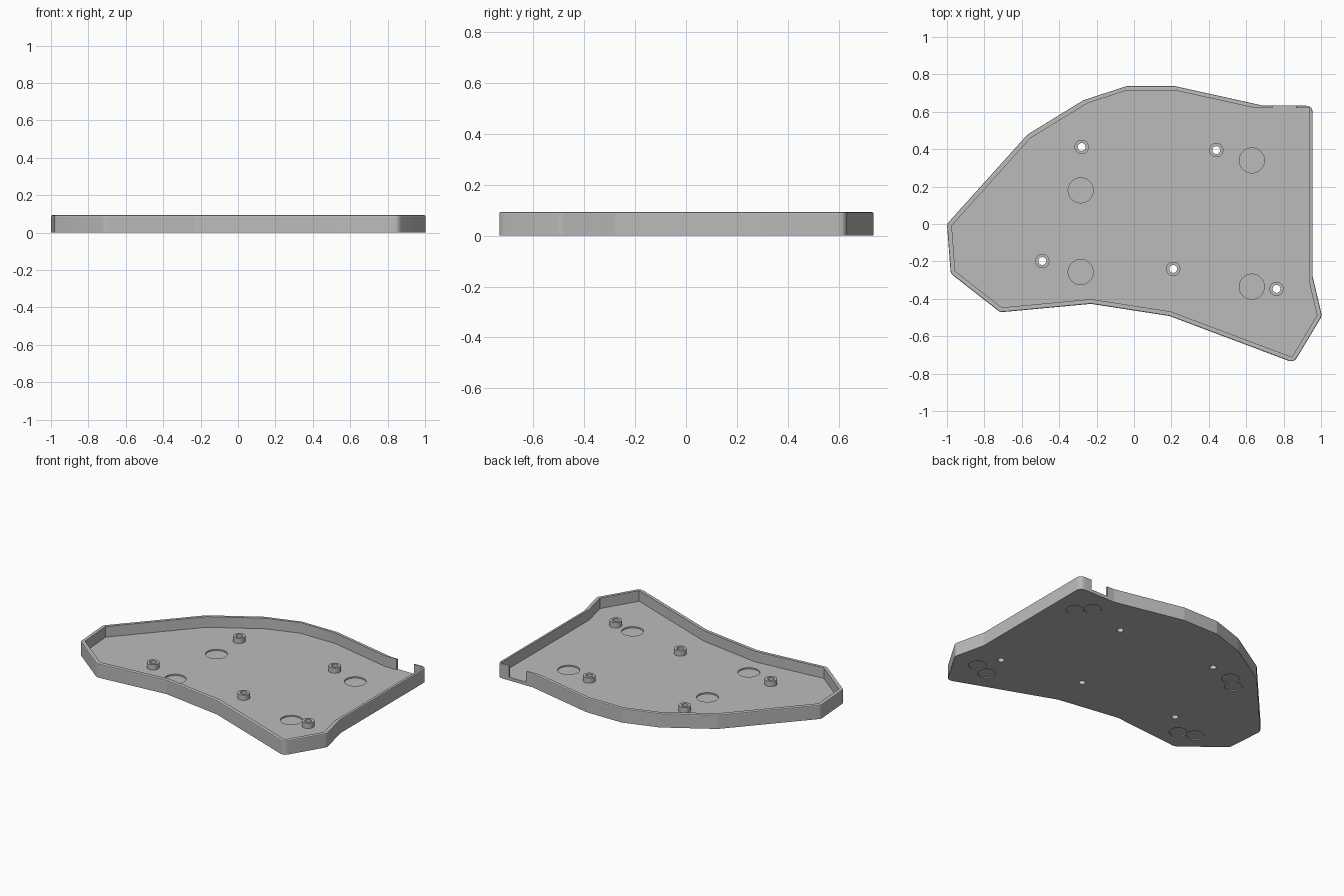
import bpy, bmesh, math
from mathutils import Vector

cube = bpy.data.objects.get("Cube")
if cube:
    bpy.data.objects.remove(cube, do_unlink=True)

HEIGHT, FLOOR = 0.093, 0.022

grey = bpy.data.materials.new("plain_grey")
grey.use_nodes = True
grey.diffuse_color = (0.5, 0.5, 0.5, 1)
grey.node_tree.nodes["Principled BSDF"].inputs["Base Color"].default_value = (0.5, 0.5, 0.5, 1)

# Tray outline, counter-clockwise; third value is the wall thickness after the corner
OUTLINE = [(-1.0, 0.0, .025), (-.98, -.265, .025), (-.715, -.472, .025), (-.23, -.427, .025),
           (.19, -.492, .025), (.855, -.742, .025), (1.005, -.492, .025), (.955, -.28, .017),
           (.955, .633, .013), (.69, .633, .022), (.22, .737, .022), (-.04, .737, .022),
           (-.27, .662, .025), (-.57, .478, .025)]
STANDOFFS = [(-.28, .412), (.44, .395), (-.49, -.198), (.21, -.24), (.762, -.347)]
FLOOR_POCKETS = [(.63, .34), (.63, -.335), (-.285, .18), (-.285, -.257)]
FOOT_POCKETS = [(.808, .405), (.731, .483), (.83, -.487), (.725, -.527),
                (-.448, .375), (-.524, .312), (-.623, -.327), (-.727, -.29)]


def rounded(points, radius):
    """Replace each corner by an arc."""
    out = []
    for i, p in enumerate(points):
        a = (points[i - 1] - p).normalized()
        b = (points[(i + 1) % len(points)] - p).normalized()
        cut = radius / math.tan(a.angle(b) / 2)
        start, end = p + a * cut, p + b * cut
        for k in range(6):
            t = k / 5
            out.append(start * (1 - t) ** 2 + p * 2 * t * (1 - t) + end * t * t)
    return out


def inset(points, widths):
    """Move every edge inward by its own width and intersect neighbours."""
    out = []
    for i, p in enumerate(points):
        d0 = (p - points[i - 1]).normalized()
        d1 = (points[(i + 1) % len(points)] - p).normalized()
        n0, n1 = Vector((-d0.y, d0.x)), Vector((-d1.y, d1.x))
        q0, q1 = p + n0 * widths[i - 1], p + n1 * widths[i]
        out.append(q0 + d0 * ((q1 - q0).cross(d1) / d0.cross(d1)))
    return out


def prism(name, points, z0, z1, bevel=0):
    bm = bmesh.new()
    base = bm.faces.new([bm.verts.new((p[0], p[1], z0)) for p in points])
    ext = bmesh.ops.extrude_face_region(bm, geom=[base], use_keep_orig=True)["geom"]
    top = [v for v in ext if isinstance(v, bmesh.types.BMVert)]
    bmesh.ops.translate(bm, verts=top, vec=(0, 0, z1 - z0))
    bmesh.ops.recalc_face_normals(bm, faces=bm.faces[:])
    if bevel:
        rim = [e for e in bm.edges if all(v in top for v in e.verts)]
        bmesh.ops.bevel(bm, geom=rim, offset=bevel, segments=2, profile=0.5, affect='EDGES')
    mesh = bpy.data.meshes.new(name)
    bm.to_mesh(mesh)
    bm.free()
    mesh.materials.append(grey)
    obj = bpy.data.objects.new(name, mesh)
    bpy.context.collection.objects.link(obj)
    return obj


def cylinder(name, centre, radius, z0, z1, sides=40):
    ring = [(centre[0] + radius * math.cos(math.tau * k / sides),
             centre[1] + radius * math.sin(math.tau * k / sides)) for k in range(sides)]
    return prism(name, ring, z0, z1)


def cut(target, cutter):
    cutter.hide_render = True
    mod = target.modifiers.new("cut", 'BOOLEAN')
    mod.operation, mod.solver, mod.object = 'DIFFERENCE', 'EXACT', cutter
    bpy.context.view_layer.objects.active = target
    bpy.ops.object.modifier_apply(modifier=mod.name)
    bpy.data.objects.remove(cutter, do_unlink=True)


def shade(obj):
    bpy.ops.object.select_all(action='DESELECT')
    obj.select_set(True)
    bpy.context.view_layer.objects.active = obj
    bpy.ops.object.shade_smooth_by_angle(angle=math.radians(20))


# Tray shell with a softened outer rim
outer = [Vector(p[:2]) for p in OUTLINE]
tray = prism("tray", rounded(outer, 0.04), 0, HEIGHT, 0.006)
cut(tray, prism("cavity_cutter", inset(outer, [p[2] for p in OUTLINE]), FLOOR, 0.2))

# Cable opening in the back wall
cut(tray, prism("opening_cutter", [(.74, .6), (.867, .6), (.867, .7), (.74, .7)], FLOOR, 0.2))

# Shallow round pockets above and below the floor
for c in FLOOR_POCKETS:
    cut(tray, cylinder("pocket_cutter", c, 0.067, FLOOR - 0.009, 0.05))
for c in FOOT_POCKETS:
    cut(tray, cylinder("foot_cutter", c, 0.054, -0.05, 0.007))

# Screw standoffs, drilled through with the floor
for i, c in enumerate(STANDOFFS):
    post = cylinder(f"standoff_{i + 1}", c, 0.038, FLOOR - 0.002, FLOOR + 0.035)
    cut(post, cylinder("screw_cutter", c, 0.021, -0.1, 0.2))
    cut(tray, cylinder("screw_cutter", c, 0.021, -0.1, 0.2))
    shade(post)
shade(tray)
